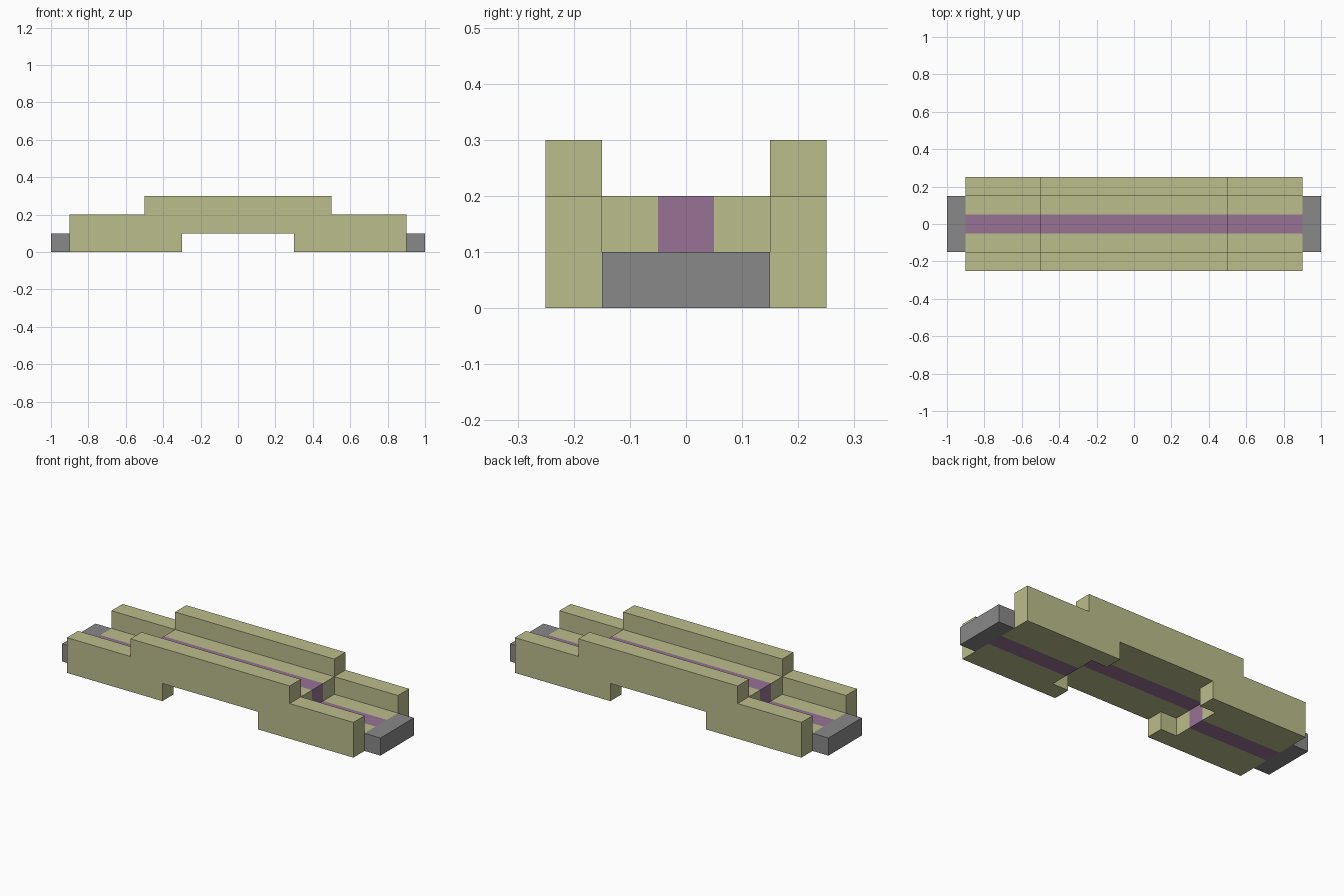
import bpy
import bmesh

cube = bpy.data.objects.get("Cube")
if cube:
    bpy.data.objects.remove(cube)


def material(name, rgb):
    mat = bpy.data.materials.new(name)
    mat.use_nodes = True
    mat.diffuse_color = (*rgb, 1)
    mat.node_tree.nodes["Principled BSDF"].inputs["Base Color"].default_value = (*rgb, 1)
    return mat


olive = material("olive", (0.50, 0.51, 0.26))
purple = material("purple", (0.31, 0.17, 0.30))
grey = material("grey", (0.25, 0.25, 0.25))


def extruded(half_profile, y0, y1):
    """Mirror an (x, z) half outline across x = 0 and extrude it along y."""
    outline = half_profile + [(-x, z) for x, z in reversed(half_profile)]
    bm = bmesh.new()
    face = bm.faces.new([bm.verts.new((x, y0, z)) for x, z in outline])
    new = bmesh.ops.extrude_face_region(bm, geom=[face])["geom"]
    verts = [g for g in new if isinstance(g, bmesh.types.BMVert)]
    bmesh.ops.translate(bm, verts=verts, vec=(0, y1 - y0, 0))
    bmesh.ops.recalc_face_normals(bm, faces=bm.faces)
    return bm


def finish(name, bm, mats):
    mesh = bpy.data.meshes.new(name)
    bm.to_mesh(mesh)
    bm.free()
    for mat in mats:
        mesh.materials.append(mat)
    obj = bpy.data.objects.new(name, mesh)
    bpy.context.collection.objects.link(obj)


# Stepped side walls with a cut-out underneath
wall = [(0.3, 0.1), (0.3, 0), (0.9, 0), (0.9, 0.2), (0.5, 0.2), (0.5, 0.3)]
finish("right_wall", extruded(wall, -0.25, -0.15), [olive])
finish("left_wall", extruded(wall, 0.15, 0.25), [olive])

# Stepped centre deck, cut along the stripe edges and the end caps
deck = [(0.4, 0.1), (0.4, 0), (1, 0), (1, 0.1), (0.5, 0.1), (0.5, 0.2)]
bm = extruded(deck, -0.15, 0.15)
for axis, cut in (((1, 0, 0), 0.9), ((0, 1, 0), 0.05)):
    for side in (-1, 1):
        bmesh.ops.bisect_plane(bm, geom=bm.verts[:] + bm.edges[:] + bm.faces[:],
                               plane_co=[a * cut * side for a in axis], plane_no=axis)

# Grey end caps, purple centre stripe, olive elsewhere
for face in bm.faces:
    c = face.calc_center_median()
    face.material_index = 2 if abs(c.x) > 0.9 else 1 if abs(c.y) < 0.05 else 0
finish("centre_deck", bm, [olive, purple, grey])
